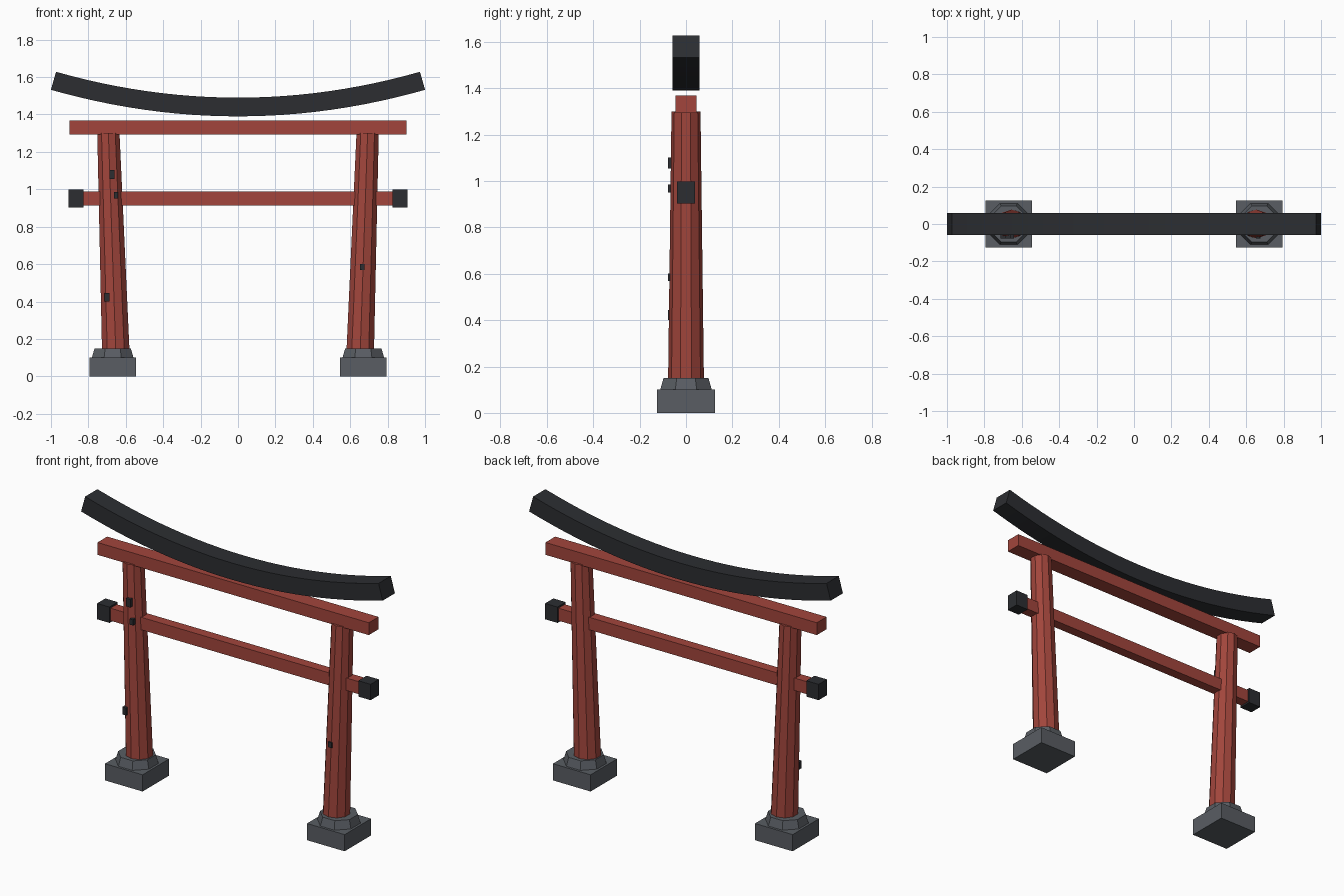
import bpy, bmesh
from math import pi, sin, cos, atan

if "Cube" in bpy.data.objects:
    bpy.data.objects.remove(bpy.data.objects["Cube"])


def mat(name, rgb):
    m = bpy.data.materials.new(name)
    m.diffuse_color = (*rgb, 1)
    m.use_nodes = True
    m.node_tree.nodes["Principled BSDF"].inputs["Base Color"].default_value = m.diffuse_color
    return m


RED = mat("red_lacquer", (0.36, 0.06, 0.045))
DARK = mat("dark_wood", (0.025, 0.027, 0.031))
STONE = mat("stone", (0.10, 0.11, 0.125))


def loft(name, rings, material):
    """Skin a list of equal-length vertex rings and cap both ends."""
    bm = bmesh.new()
    loops = [[bm.verts.new(p) for p in r] for r in rings]
    n = len(loops[0])
    for a, b in zip(loops, loops[1:]):
        for i in range(n):
            j = (i + 1) % n
            bm.faces.new((a[i], a[j], b[j], b[i]))
    bm.faces.new(loops[0])
    bm.faces.new(loops[-1])
    bmesh.ops.recalc_face_normals(bm, faces=bm.faces)
    me = bpy.data.meshes.new(name)
    bm.to_mesh(me)
    bm.free()
    me.materials.append(material)
    ob = bpy.data.objects.new(name, me)
    bpy.context.collection.objects.link(ob)
    return ob


def box(name, x, y, z, material):
    return loft(name, [[(x[0], y[0], h), (x[1], y[0], h), (x[1], y[1], h), (x[0], y[1], h)]
                       for h in z], material)


def ring(cx, z, r, n, start):
    return [(cx + r * cos(start + 2 * pi * i / n), r * sin(start + 2 * pi * i / n), z)
            for i in range(n)]


# Curved top beam, section kept square to the parabola
rings = []
SEG, HALF, RISE = 24, 0.9865, 0.14
for i in range(SEG + 1):
    x = HALF * (2 * i / SEG - 1)
    z = 1.44 + RISE * (x / HALF) ** 2
    a = atan(2 * RISE * x / HALF ** 2)
    dx, dz = -0.05 * sin(a), 0.05 * cos(a)
    rings.append([(x + s * dx, y, z + s * dz)
                  for s, y in ((-1, -0.058), (-1, 0.058), (1, 0.058), (1, -0.058))])
loft("curved_top_beam", rings, DARK)

# Straight beams
box("upper_beam", (-0.9, 0.9), (-0.046, 0.046), (1.294, 1.368), RED)
box("tie_beam", (-0.85, 0.85), (-0.03, 0.03), (0.913, 0.988), RED)

for side, s in (("left", -1), ("right", 1)):
    # Tie beam end cap
    box(side + "_tie_cap", sorted((s * 0.825, s * 0.907)), (-0.039, 0.039), (0.903, 0.998), DARK)
    # Leaning tapered ten-sided post
    loft(side + "_post", [ring(s * 0.653, 0.12, 0.0775, 10, pi / 2),
                          ring(s * 0.693, 1.3, 0.0625, 10, pi / 2)], RED)
    # Stone block and bevelled collar
    box(side + "_base_block", sorted((s * 0.545, s * 0.795)), (-0.125, 0.125), (0, 0.1), STONE)
    loft(side + "_base_collar", [ring(s * 0.67, 0.09, 0.123, 8, pi / 8),
                                 ring(s * 0.67, 0.15, 0.105, 8, pi / 8)], STONE)

# Worn patches on the post fronts
for i, (x, z, w, h) in enumerate(((-0.674, 1.078, 0.028, 0.048), (-0.653, 0.968, 0.022, 0.034),
                                  (-0.70, 0.422, 0.026, 0.045), (0.663, 0.584, 0.024, 0.032))):
    box("worn_patch_%d" % (i + 1), (x - w / 2, x + w / 2), (-0.078, -0.055),
        (z - h / 2, z + h / 2), DARK)
